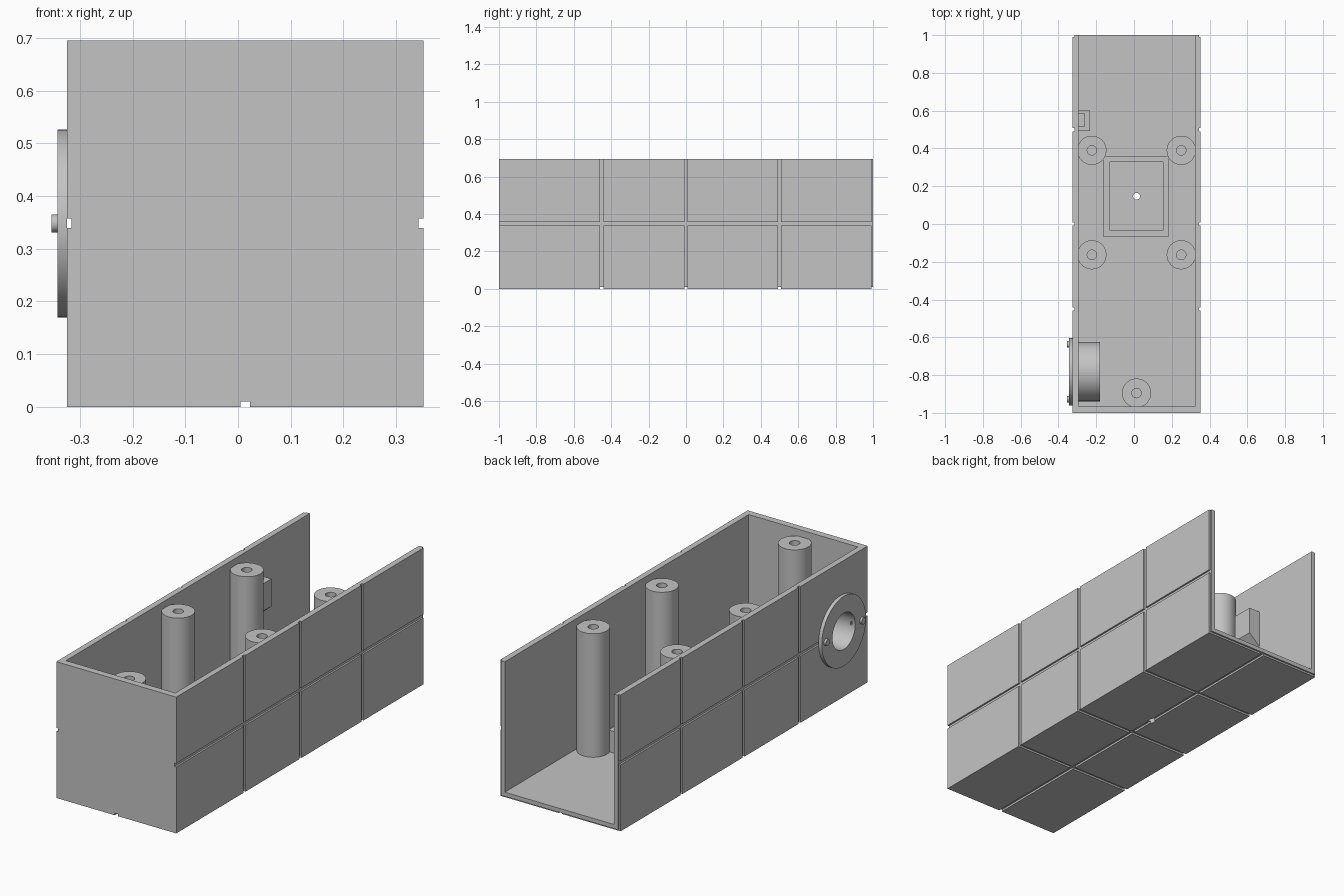
import bpy
import math

cube = bpy.data.objects.get("Cube")
if cube:
    bpy.data.objects.remove(cube, do_unlink=True)

grey = bpy.data.materials.new("light_grey_plastic")
grey.use_nodes = True
COLOUR = (0.55, 0.55, 0.55, 1)
grey.diffuse_color = COLOUR
grey.node_tree.nodes["Principled BSDF"].inputs["Base Color"].default_value = COLOUR


def box(name, x, y, z):
    """Box between the (low, high) limits on each axis."""
    bpy.ops.mesh.primitive_cube_add(size=1, location=[(a + b) / 2 for a, b in (x, y, z)])
    ob = bpy.context.object
    ob.name = name
    ob.scale = [b - a for a, b in (x, y, z)]
    bpy.ops.object.transform_apply(location=True, rotation=False, scale=True)
    ob.data.materials.append(grey)
    return ob


def cylinder(name, radius, centre, low, high, axis="Z", sides=48):
    """Cylinder along Z at centre (x, y), or along X at centre (y, z)."""
    mid = (low + high) / 2
    along_x = axis == "X"
    bpy.ops.mesh.primitive_cylinder_add(
        vertices=sides, radius=radius, depth=high - low,
        location=(mid, *centre) if along_x else (*centre, mid),
        rotation=(0, math.pi / 2 if along_x else 0, 0))
    ob = bpy.context.object
    ob.name = name
    bpy.ops.object.transform_apply(location=True, rotation=True, scale=True)
    ob.data.materials.append(grey)
    return ob


def cut(ob, cutter):
    """Subtract the cutter and remove it."""
    mod = ob.modifiers.new("cut", "BOOLEAN")
    mod.operation = "DIFFERENCE"
    mod.solver = "EXACT"
    mod.object = cutter
    bpy.ops.object.select_all(action="DESELECT")
    bpy.context.view_layer.objects.active = ob
    ob.select_set(True)
    bpy.ops.object.modifier_apply(modifier=mod.name)
    bpy.data.objects.remove(cutter, do_unlink=True)


def smooth(ob):
    bpy.ops.object.select_all(action="DESELECT")
    bpy.context.view_layer.objects.active = ob
    ob.select_set(True)
    bpy.ops.object.shade_smooth_by_angle(angle=math.radians(30))


# Main dimensions
LEFT, RIGHT = -0.325, 0.352
MID = (LEFT + RIGHT) / 2
TOP, WALL, GROOVE = 0.695, 0.03, 0.009
FLOOR = WALL
PORT = (-0.782, 0.348)

# Trough: floor, two side walls and front wall, open at top and back
trough = box("trough", (LEFT, RIGHT), (-1, 1), (0, TOP))
cut(trough, box("cavity", (LEFT + WALL, RIGHT - WALL), (-0.965, 1.1), (FLOOR, 1)))

# Grooves around the sides and underside, with a half groove at the open end
for y in (-0.45, 0, 0.5, 1):
    band = (y - 0.009, y + 0.009)
    cut(trough, box("groove", (LEFT - 0.1, LEFT + GROOVE), band, (-0.1, 1)))
    cut(trough, box("groove", (RIGHT - GROOVE, RIGHT + 0.1), band, (-0.1, 1)))
    cut(trough, box("groove", (-1, 1), band, (-0.1, GROOVE)))

# Long grooves on both sides and the underside
for x in ((LEFT - 0.1, LEFT + GROOVE), (RIGHT - GROOVE, RIGHT + 0.1)):
    cut(trough, box("groove", x, (-1.1, 1.1), (0.339, 0.357)))
cut(trough, box("groove", (MID - 0.009, MID + 0.009), (-1.1, 1.1), (-0.1, 0.01)))

# Drain hole and side port opening
cut(trough, cylinder("drain", 0.018, (MID, 0.147), -0.1, 0.1, sides=24))
cut(trough, cylinder("opening", 0.092, PORT, LEFT - 0.1, LEFT + 0.1, "X"))
smooth(trough)

# Mounting posts with screw holes
posts = [(x, y) for x in (-0.223, 0.25) for y in (0.39, -0.163)] + [(MID, -0.895)]
for i, spot in enumerate(posts):
    post = cylinder(f"mounting_post_{i + 1}", 0.077, spot, FLOOR - 0.005, 0.66)
    cut(post, cylinder("screw_hole", 0.025, spot, 0.35, 0.8, sides=24))
    smooth(post)

# Rectangular frame on the floor
frame = box("floor_frame", (-0.163, 0.186), (-0.066, 0.361), (FLOOR - 0.005, 0.14))
cut(frame, box("frame_inside", (-0.127, 0.153), (-0.035, 0.328), (-0.1, 0.3)))

# Side port: outer flange, inner sleeve and two screw heads
flange = cylinder("port_flange", 0.178, PORT, -0.343, LEFT, "X", 64)
cut(flange, cylinder("bore", 0.092, PORT, -0.5, 0, "X"))
smooth(flange)
sleeve = cylinder("port_sleeve", 0.157, PORT, LEFT + WALL - 0.005, -0.18, "X", 64)
cut(sleeve, cylinder("bore", 0.092, PORT, -0.5, 0, "X"))
smooth(sleeve)
for side, offset in (("front", -0.145), ("back", 0.145)):
    smooth(cylinder(f"{side}_port_screw", 0.017, (PORT[0] + offset, PORT[1]),
                    -0.354, -0.335, "X", 24))

# Wall pocket with a sloped underside
pocket = box("wall_pocket", (LEFT + WALL - 0.005, -0.233), (0.492, 0.602), (0.33, 0.53))
for v in pocket.data.vertices:
    if v.co.z < 0.4 and v.co.x > -0.26:
        v.co.z = 0.39
cut(pocket, box("pocket_inside", (LEFT + WALL, -0.262), (0.517, 0.585), (0.4, 0.7)))
